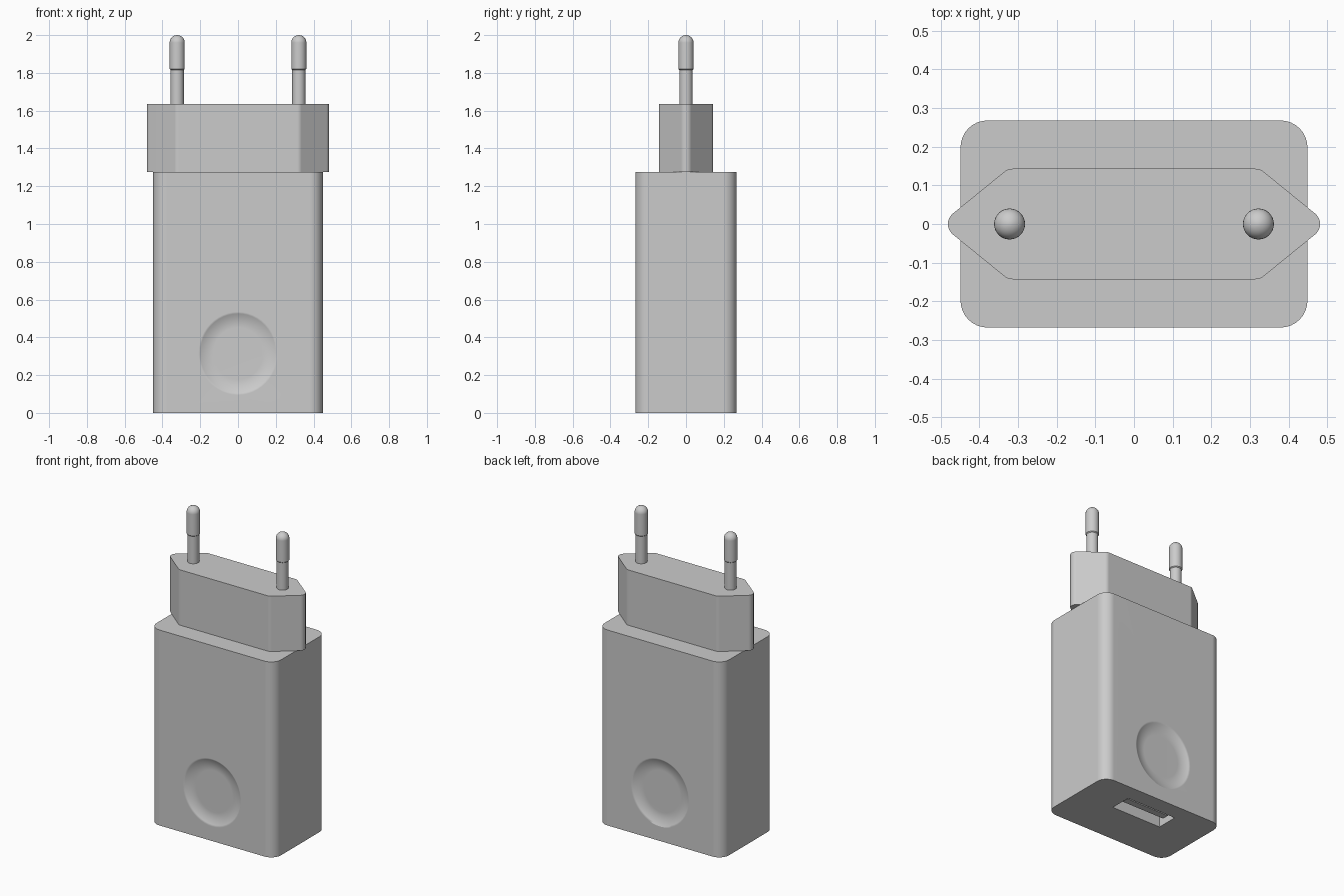
import bpy
import bmesh
from math import sin, cos, pi, radians
from mathutils import Vector, Matrix

if "Cube" in bpy.data.objects:
    bpy.data.objects.remove(bpy.data.objects["Cube"])

grey = bpy.data.materials.new("plain grey")
grey.use_nodes = True
GREY = (0.6, 0.6, 0.6, 1)
grey.diffuse_color = GREY
grey.node_tree.nodes["Principled BSDF"].inputs["Base Color"].default_value = GREY


def finish(name, bm):
    bmesh.ops.recalc_face_normals(bm, faces=bm.faces)
    mesh = bpy.data.meshes.new(name)
    bm.to_mesh(mesh)
    bm.free()
    mesh.materials.append(grey)
    ob = bpy.data.objects.new(name, mesh)
    bpy.context.collection.objects.link(ob)
    return ob


def select(ob):
    bpy.ops.object.select_all(action='DESELECT')
    ob.select_set(True)
    bpy.context.view_layer.objects.active = ob


def smooth(ob):
    select(ob)
    bpy.ops.object.shade_smooth_by_angle(angle=radians(32))
    mod = ob.modifiers.new("even_normals", 'WEIGHTED_NORMAL')
    mod.keep_sharp = True


def prism(name, corners, z0, z1, radius=0, steps=8):
    """Extrude a polygon whose corners are rounded to the given radius."""
    bm = bmesh.new()
    pts = [Vector(c) for c in corners]
    outline = []
    for i, p in enumerate(pts):
        if not radius:
            outline.append(p)
            continue
        a = (pts[i - 1] - p).normalized()
        b = (pts[(i + 1) % len(pts)] - p).normalized()
        half = a.angle(b) / 2
        centre = p + (a + b).normalized() * radius / sin(half)
        start = p + a * radius / cos(half) * cos(half) ** 2 / sin(half) - centre
        end = p + b * radius * cos(half) / sin(half) - centre
        sweep = pi - 2 * half
        for k in range(steps + 1):
            t = k / steps
            arc = (start * sin((1 - t) * sweep) + end * sin(t * sweep)) / sin(sweep)
            outline.append(centre + arc)
    face = bm.faces.new([bm.verts.new((p.x, p.y, z0)) for p in outline])
    top = bmesh.ops.extrude_face_region(bm, geom=[face])["geom"]
    bmesh.ops.translate(bm, vec=(0, 0, z1 - z0),
                        verts=[v for v in top if isinstance(v, bmesh.types.BMVert)])
    return finish(name, bm)


def rect(w, d, y=0):
    return [(-w, y - d), (w, y - d), (w, y + d), (-w, y + d)]


def lathe(name, profile, matrix, segments=32):
    """Spin (radius, height) points about z, then place the result."""
    bm = bmesh.new()
    vs = [bm.verts.new((r, 0, z)) for r, z in profile]
    for a, b in zip(vs, vs[1:]):
        bm.edges.new((a, b))
    bmesh.ops.spin(bm, geom=bm.edges[:] + bm.verts[:], angle=2 * pi, steps=segments,
                   axis=(0, 0, 1), cent=(0, 0, 0))
    bmesh.ops.remove_doubles(bm, verts=bm.verts, dist=0.0002)
    bmesh.ops.transform(bm, matrix=matrix, verts=bm.verts)
    return finish(name, bm)


def cut(ob, cutter):
    mod = ob.modifiers.new("cut", 'BOOLEAN')
    mod.operation = 'DIFFERENCE'
    mod.solver = 'EXACT'
    mod.object = cutter
    select(ob)
    bpy.ops.object.modifier_apply(modifier=mod.name)
    bpy.data.objects.remove(cutter)


# Main housing
W, D, H = 0.449, 0.268, 1.275
body = prism("housing", rect(W, D), 0, H, 0.07)

# Round finger dimples, front and back
RIM, FLAT, DEPTH = 0.21, 0.13, 0.022
dish = [(0, DEPTH)]
for k in range(9):
    t = k / 8
    dish.append((FLAT + (RIM - FLAT) * t, DEPTH * (1 - t * t)))
dish += [(RIM + 0.02, -0.012), (0, -0.012)]
for side in (-1, 1):
    place = (Matrix.Translation((0, side * D, 0.315))
             @ Matrix.Diagonal((1, 1, 1.05, 1))
             @ Matrix.Rotation(side * pi / 2, 4, 'X'))
    cut(body, lathe("dimple_cutter", dish, place, 48))

# Socket opening in the underside
PORT_Y = 0.09
cut(body, prism("socket_cutter", rect(0.18, 0.07, PORT_Y), -0.1, 0.3))
smooth(body)

# Socket tongue with its four contacts
prism("socket_tongue", rect(0.155, 0.022, PORT_Y + 0.015), 0.02, 0.3)
for i in range(4):
    x = (i - 1.5) * 0.08
    contact = [(x + dx, PORT_Y + 0.035 + dy) for dx, dy in rect(0.016, 0.01)]
    prism("socket_contact", contact, 0.025, 0.3)

# Pointed plug block
TIP, SHOULDER, HALF = 0.502, 0.326, 0.143
block = prism("plug_block", [(-TIP, 0), (-SHOULDER, -HALF), (SHOULDER, -HALF),
                             (TIP, 0), (SHOULDER, HALF), (-SHOULDER, HALF)],
              H, 1.636, 0.035)
smooth(block)

# Pins with thinner sleeves and rounded ends
R = 0.04
pin = [(0, 1.62), (0.035, 1.62), (0.035, 1.815), (R, 1.82)]
pin += [(R * cos(k * pi / 16), 2 - R + R * sin(k * pi / 16)) for k in range(9)]
for name, x in (("right_pin", -0.322), ("left_pin", 0.322)):
    smooth(lathe(name, pin, Matrix.Translation((x, 0, 0))))
